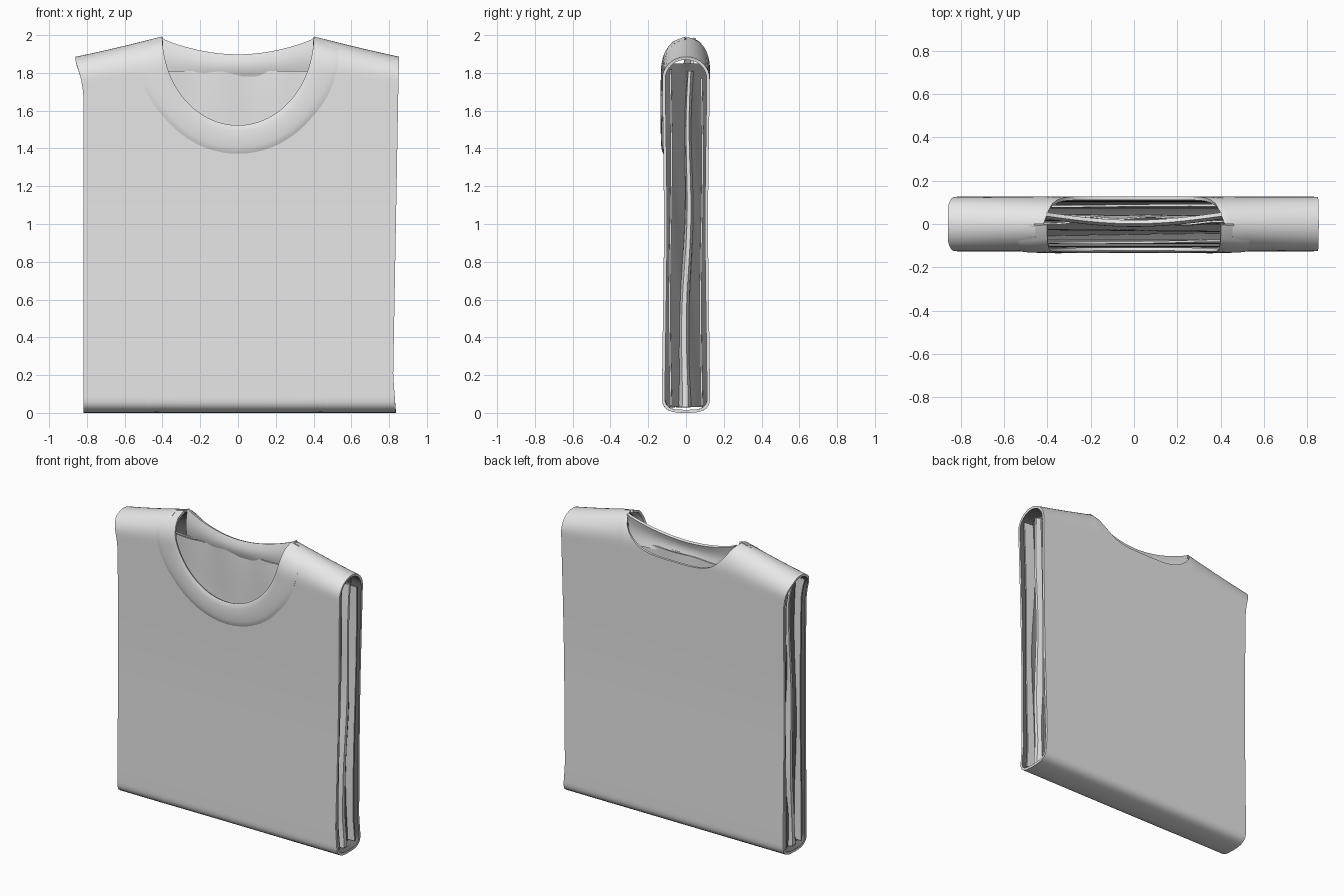
import bpy, bmesh, math

if "Cube" in bpy.data.objects:
    bpy.data.objects.remove(bpy.data.objects["Cube"])


def material(name, v):
    m = bpy.data.materials.new(name)
    m.diffuse_color = (v, v, v, 1)
    m.use_nodes = True
    m.node_tree.nodes["Principled BSDF"].inputs["Base Color"].default_value = m.diffuse_color
    return m


cloth = material("light grey cloth", 0.8)
inside = material("dark grey inside", 0.16)

NECK = 0.46      # half width of the cut neck hole
SIDE = 0.83      # half width of the folded shirt


def clamp(v):
    return max(0.0, min(1.0, v))


def shoulder(x):
    """Height of the shoulder fold."""
    return 1.985 - 0.25 * max(0.0, abs(x) - 0.4)


def half_depth(x, z):
    """Distance of the outer cloth from the middle plane."""
    w = 0.109 + 0.010 * (math.cos(math.pi * z) + 1) / 2
    r = 0.11 + 0.05 * clamp((SIDE - abs(x)) / 0.4)
    h = shoulder(x)
    if z > h - r:
        w *= math.sqrt(max(0.0, 1 - ((z - h + r) / r) ** 2))
    rb, zb = 0.075, z - 0.008
    if zb < rb:
        w *= max(0.0, 1 - ((rb - zb) / rb) ** 3) ** (1 / 3)
    return w


def flare(x, z):
    """Shift the open side edges so that they are slightly uneven."""
    s = clamp((abs(x) - 0.55) / 0.28) ** 2
    top = clamp((z - 1.65) / 0.2) ** 2
    if x < 0:
        return x + s * (0.012 - 0.04 * top)
    return x + s * (-0.012 + 0.018 * z + 0.018 * clamp(1 - z / 0.2))


def front_neck(x):
    if abs(x) >= NECK:
        return shoulder(x)
    return shoulder(x) - 0.53 * math.sqrt(1 - (x / NECK) ** 2)


def back_neck(x):
    return shoulder(x) - 0.19 * (1 - clamp(abs(x) / 0.41) ** 4)


def sheet(name, rows, thick, mats=(cloth,), inner=0):
    """Cloth sheet from rows of points; inner shifts the material of its inside."""
    bm = bmesh.new()
    vs = [[bm.verts.new(p) for p in row] for row in rows]
    for a, b in zip(vs, vs[1:]):
        for i in range(len(a) - 1):
            bm.faces.new((a[i], a[i + 1], b[i + 1], b[i]))
    bmesh.ops.remove_doubles(bm, verts=bm.verts, dist=0.0004)
    me = bpy.data.meshes.new(name)
    bm.to_mesh(me)
    bm.free()
    for m in mats:
        me.materials.append(m)
    ob = bpy.data.objects.new(name, me)
    bpy.context.collection.objects.link(ob)
    sol = ob.modifiers.new("thickness", 'SOLIDIFY')
    sol.thickness = thick
    sol.offset = 0
    sol.material_offset = inner
    bpy.ops.object.select_all(action='DESELECT')
    ob.select_set(True)
    bpy.context.view_layer.objects.active = ob
    bpy.ops.object.modifier_apply(modifier="thickness")
    bpy.ops.object.shade_smooth_by_angle(angle=math.radians(50))
    return ob


# column positions across the shirt, denser at the neck edge
half = [NECK * math.sin(math.radians(5 * i)) for i in range(1, 19)]
half += [NECK + (SIDE - NECK) * i / 12 for i in range(1, 13)]
columns = [-x for x in reversed(half)] + [0.0] + half


# outer body: front, bottom fold and back in one loop, shoulders joined
def column(x, top, side, n=56):
    pts = []
    for i in range(n + 1):
        z = 0.008 + (top - 0.008) * (1 + math.cos(math.pi * i / n)) / 2
        pts.append((flare(x, z), side * half_depth(x, z), z))
    return pts


sheet("shirt_body", [column(x, front_neck(x), -1) + column(x, back_neck(x), 1)[::-1]
                     for x in columns], 0.016, (cloth, inside), 1)

# front collar band lying on the chest and running up to the shoulders
rows = []
for i in range(61):
    t = math.radians(-90 + 3 * i)
    row = []
    for j in range(11):
        s = j / 10
        x = (0.535 - 0.135 * s) * math.sin(t)
        z = shoulder(x) - (0.61 - 0.145 * s) * math.cos(t)
        fade = 1 - 0.75 * abs(math.sin(t)) ** 8
        lift = 0.001 + 0.011 * fade * math.sin(math.pi * s) ** 0.5 if 0 < s < 1 else 0.001
        row.append((x, -half_depth(x, z) - lift, z))
    rows.append(row)
sheet("front_collar", rows, 0.016)

# back collar band standing inside the neck opening
rows = []
for i in range(41):
    u = -1 + i / 20
    c = math.cos(u * math.pi / 2)
    top, low = 1.985 - 0.09 * c ** 0.8, 1.785
    row = []
    for j in range(9):
        s = j / 8
        y = 0.045 - 0.035 * c - 0.014 * math.sin(math.pi * s)
        row.append((0.405 * u, y, low + (top - low) * s))
    rows.append(row)
sheet("back_collar", rows, 0.018)


# inner layers along the front and back panel, seen through the open sides
def layer(name, y, top):
    rows = []
    for x in columns:
        row = []
        for j in range(41):
            z = 0.04 + (top(x) - 0.04) * j / 40
            row.append((flare(x, z) * 0.985, y + 0.005 * math.sin(4 * z + 3 * x), z))
        rows.append(row)
    sheet(name, rows, 0.01)


layer("inner_front_layer", -0.082, lambda x: min(1.82, front_neck(x) - 0.06))
layer("inner_back_layer", 0.082, lambda x: 1.77)

# folded sleeves: a closed flat loop in the middle, thicker at the bottom
rows = []
for j in range(41):
    s = j / 40
    z = 0.03 + 1.78 * s
    mid, w = -0.012 + 0.036 * s, 0.034 - 0.022 * s ** 0.7
    row = []
    for side, xs in ((-1, columns), (1, columns[::-1])):
        for x in xs:
            e = clamp((SIDE - abs(x)) / 0.06) ** 0.5
            y = mid + side * w * (0.4 + 0.6 * e)
            y += 0.008 * math.sin(6 * z + 2 * x) + 0.006 * math.sin(20 * x) * s ** 4
            row.append((flare(x, z) * 0.97, y, z))
    rows.append(row + [row[0]])
sheet("folded_sleeves", rows, 0.008)

# dark gaps between the layers at both open sides
for side, label in ((-1, "left"), (1, "right")):
    rows = []
    for j in range(41):
        z = 0.03 + 1.82 * j / 40
        d = half_depth(0.76, z) - 0.004
        rows.append([(side * (0.765 + 0.012 * math.sin(5 * z + k)), d * k / 4, z)
                     for k in range(-4, 5)])
    sheet(label + "_side_gap", rows, 0.006, (inside,))
